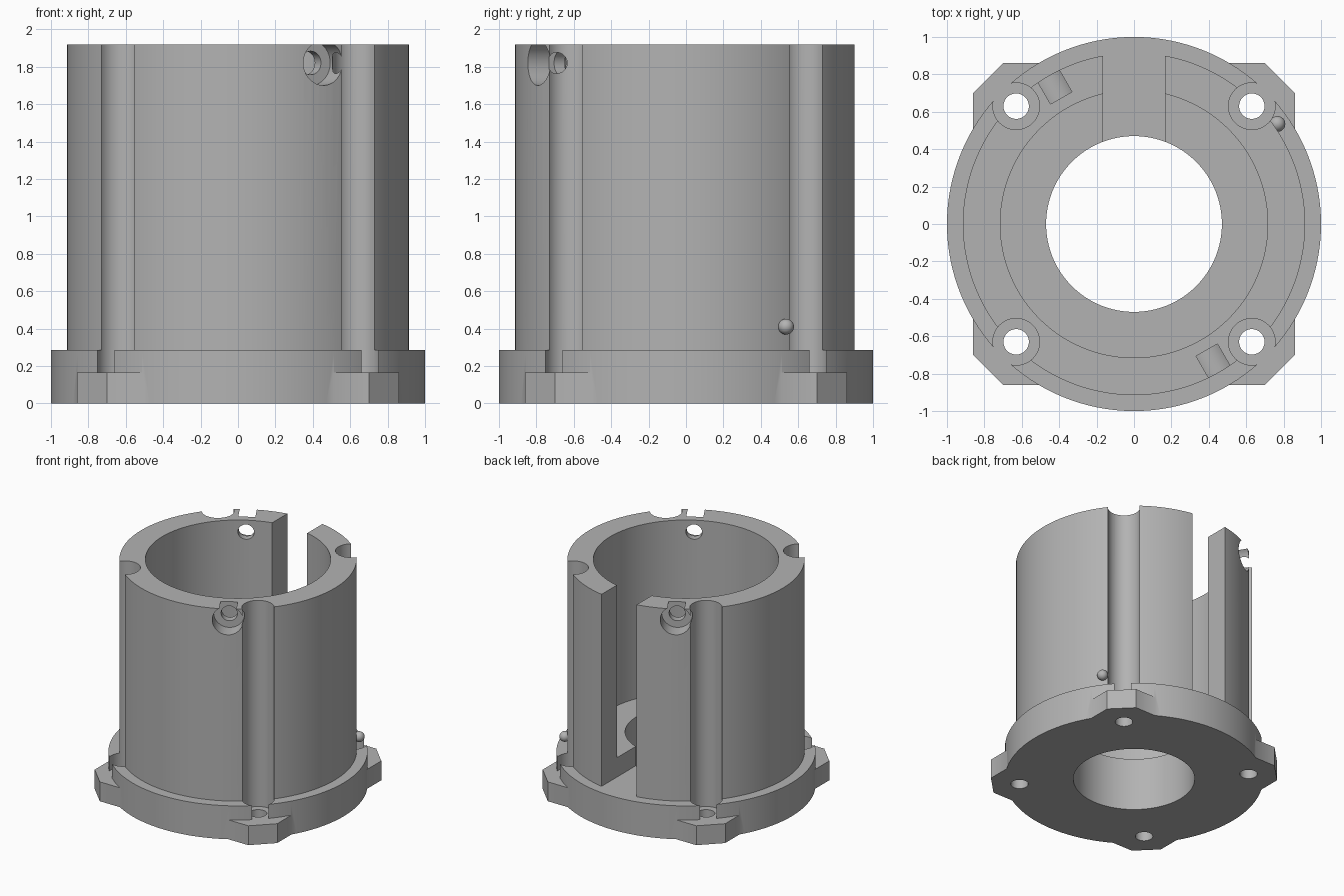
import bpy
import bmesh
import math
from mathutils import Matrix, Vector

old = bpy.data.objects.get("Cube")
if old:
    bpy.data.objects.remove(old, do_unlink=True)

grey = bpy.data.materials.new("plain grey")
grey.use_nodes = True
colour = (0.45, 0.45, 0.45, 1)
grey.diffuse_color = colour
grey.node_tree.nodes["Principled BSDF"].inputs["Base Color"].default_value = colour

BASE_TOP, TAB_TOP, FLOOR, TOP = 0.285, 0.165, 0.45, 1.92
SCREW = 0.63


def add_object(name, bm):
    bmesh.ops.recalc_face_normals(bm, faces=bm.faces)
    mesh = bpy.data.meshes.new(name)
    bm.to_mesh(mesh)
    bm.free()
    mesh.materials.append(grey)
    obj = bpy.data.objects.new(name, mesh)
    bpy.context.collection.objects.link(obj)
    return obj


def cylinder(name, radius, start, end, segments=48):
    """Capped cylinder between two points."""
    start, end = Vector(start), Vector(end)
    axis = end - start
    turn = Vector((0, 0, 1)).rotation_difference(axis).to_matrix().to_4x4()
    bm = bmesh.new()
    bmesh.ops.create_cone(bm, cap_ends=True, segments=segments, radius1=radius,
                          radius2=radius, depth=axis.length,
                          matrix=Matrix.Translation((start + end) / 2) @ turn)
    return add_object(name, bm)


def prism(name, outline, bottom, top):
    """Outline in x and y, raised from bottom to top."""
    bm = bmesh.new()
    face = bm.faces.new([bm.verts.new((x, y, bottom)) for x, y in outline])
    raised = bmesh.ops.extrude_face_region(bm, geom=[face])["geom"]
    verts = [v for v in raised if isinstance(v, bmesh.types.BMVert)]
    bmesh.ops.translate(bm, verts=verts, vec=(0, 0, top - bottom))
    return add_object(name, bm)


def lathe(name, profile, segments=128):
    """Closed radius and height profile turned around z."""
    bm = bmesh.new()
    rings = [[bm.verts.new((r * math.cos(a), r * math.sin(a), z)) for r, z in profile]
             for a in (math.tau * i / segments for i in range(segments))]
    n = len(profile)
    for i, ring in enumerate(rings):
        after = rings[(i + 1) % segments]
        for j in range(n):
            k = (j + 1) % n
            bm.faces.new((ring[j], after[j], after[k], ring[k]))
    return add_object(name, bm)


def combine(target, tool, operation):
    mod = target.modifiers.new(tool.name, "BOOLEAN")
    mod.operation, mod.solver, mod.object = operation, "EXACT", tool
    bpy.context.view_layer.objects.active = target
    bpy.ops.object.modifier_apply(modifier=mod.name)
    bpy.data.objects.remove(tool, do_unlink=True)


# Flanged cup: base flange, wall, raised inner floor and centre bore
housing = lathe("flanged_housing", [
    (0.47, 0), (1, 0), (1, BASE_TOP), (0.915, BASE_TOP),
    (0.915, TOP), (0.715, TOP), (0.715, FLOOR), (0.47, FLOOR)])

# Four chamfered mounting tabs, each a corner pentagon
a, b, c = 0.86, 0.70, 0.49
for sx in (-1, 1):
    for sy in (-1, 1):
        tab = [(c, c), (a, c), (a, b), (b, a), (c, a)]
        combine(housing, prism("mounting_tab", [(x * sx, y * sy) for x, y in tab],
                               0, TAB_TOP), "UNION")

# Back slot through wall and inner floor
w = 0.165
combine(housing, prism("slot_cutter", [(-w, 0.1), (w, 0.1), (w, 0.96), (-w, 0.96)],
                       BASE_TOP, 2.2), "DIFFERENCE")

# Screw channels and through holes at the corners
for sx in (-1, 1):
    for sy in (-1, 1):
        x, y = sx * SCREW, sy * SCREW
        combine(housing, cylinder("channel_cutter", 0.125, (x, y, TAB_TOP), (x, y, 2.2)),
                "DIFFERENCE")
        combine(housing, cylinder("screw_hole_cutter", 0.068, (x, y, -0.2), (x, y, 0.4)),
                "DIFFERENCE")

# Two opposite radial holes with counterbores near the rim
for degrees in (-60, 120):
    out = Vector((math.cos(math.radians(degrees)), math.sin(math.radians(degrees)), 0))
    mid = Vector((0, 0, 1.82))
    combine(housing, cylinder("counterbore_cutter", 0.12, mid + out * 0.778, mid + out * 1.1),
            "DIFFERENCE")
    combine(housing, cylinder("side_hole_cutter", 0.063, mid + out * 0.6, mid + out * 0.9),
            "DIFFERENCE")

# Small locating bead on the outer wall
bm = bmesh.new()
bmesh.ops.create_uvsphere(bm, u_segments=32, v_segments=16, radius=0.042,
                          matrix=Matrix.Translation((0.767, 0.535, 0.41)))
bead = add_object("locating_bead", bm)

# Smooth curved surfaces, keep crisp edges
for obj in (housing, bead):
    bpy.ops.object.select_all(action="DESELECT")
    obj.select_set(True)
    bpy.context.view_layer.objects.active = obj
    bpy.ops.object.shade_smooth_by_angle(angle=math.radians(30))
